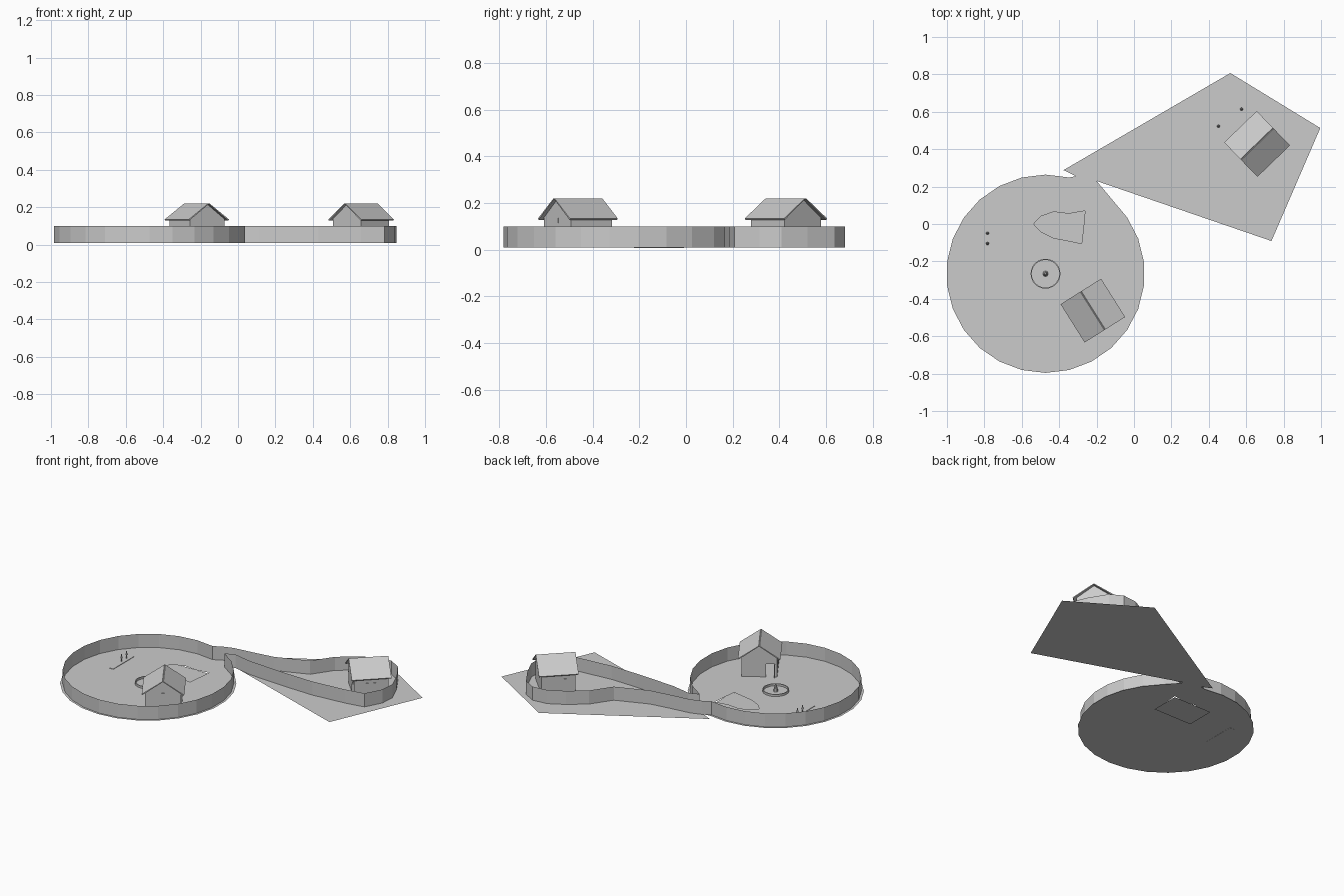
import bpy, bmesh
from math import sin, cos, radians, pi
from mathutils import Vector, Matrix

if "Cube" in bpy.data.objects:
    bpy.data.objects.remove(bpy.data.objects["Cube"])

G = 0.009    # ground level
TOP = 0.099  # fence top
CX, CY = -0.473, -0.266


def finish(name, bm, mat=None):
    bmesh.ops.remove_doubles(bm, verts=bm.verts, dist=1e-6)
    me = bpy.data.meshes.new(name)
    bm.to_mesh(me)
    bm.free()
    ob = bpy.data.objects.new(name, me)
    bpy.context.collection.objects.link(ob)
    if mat:
        ob.matrix_world = mat
    return ob


def poly(bm, pts):
    return bm.faces.new([bm.verts.new(p) for p in pts])


def faces(name, polys, mat=None, thick=0):
    bm = bmesh.new()
    for p in polys:
        poly(bm, p)
    ob = finish(name, bm, mat)
    if thick:
        m = ob.modifiers.new("thickness", 'SOLIDIFY')
        m.thickness = thick
        m.offset = 0
    return ob


def box(name, c, s, mat=None):
    bm = bmesh.new()
    bmesh.ops.create_cube(bm, size=1, matrix=Matrix.Translation(c) @ Matrix.Diagonal((*s, 1)))
    return finish(name, bm, mat)


def cone(name, x, y, z0, z1, r1, r2, n):
    bm = bmesh.new()
    bmesh.ops.create_cone(bm, cap_ends=True, segments=n, radius1=r1, radius2=r2, depth=z1 - z0,
                          matrix=Matrix.Translation((x, y, (z0 + z1) / 2)))
    return finish(name, bm)


def rim(k, r):
    a = pi / 2 - k * 2 * pi / 26
    return (CX + r * cos(a), CY + r * sin(a))


def fence(name, pts, z0=G, z1=TOP):
    faces(name, [[(*a, z0), (*b, z0), (*b, z1), (*a, z1)] for a, b in zip(pts, pts[1:])])


# round yard with a pond-shaped hole
mouth = [(-0.31, 0.256), (-0.2, 0.23)]
disc = [rim(k, 0.53) for k in range(4, 28)] + mouth
pond = [(-.537, 0), (-.5, .04), (-.43, .065), (-.35, .055), (-.262, .07), (-.268, 0),
        (-.28, -.105), (-.35, -.09), (-.43, -.075), (-.5, -.04)]
bm = bmesh.new()
for loop in (disc, pond):
    vs = [bm.verts.new((x, y, G)) for x, y in loop]
    for i, v in enumerate(vs):
        bm.edges.new((v, vs[i - 1]))
bmesh.ops.triangle_fill(bm, use_beauty=True, use_dissolve=False, edges=bm.edges[:])
finish("round_yard_ground", bm)
faces("pond_water", [[(-.54, -.118, 0), (-.26, -.118, 0), (-.26, .072, 0), (-.54, .072, 0)]])

# second yard plate
plate = [(-.31, .256), (-.2, .23), (.735, -.091), (.996, .513), (.515, .807), (-.377, .288)]
faces("outer_yard_ground", [[(x, y, G) for x, y in plate]])

# one continuous sheet fence: ring, lane and small pen
lane_pen = [(-.3, .262), (-.23, .285), (-.1, .3), (.04, .32), (.25, .40), (.34, .53), (.45, .615),
            (.55, .67), (.65, .68), (.73, .635), (.80, .52), (.847, .41), (.84, .314), (.784, .207),
            (.657, .185), (.43, .165), (.25, .17), (.11, .178), (-.04, .188), (-.17, .215)]
fence("fence", [rim(k, 0.515) for k in range(2, 28)] + lane_pen + [rim(2, 0.515)])


# house: local x is the ridge direction, window gable at +x, door gable at -x
def house(tag, x, y, ang):
    M = Matrix.Translation((x, y, 0)) @ Matrix.Rotation(radians(ang), 4, 'Z')
    l, w, e, r = 0.104, 0.108, 0.137, 0.216
    walls = [
        [(l, -w, G), (l, w, G), (l, w, e), (l, 0, r), (l, -w, e)],
        [(-l, w, G), (-l, -.04, G), (-l, -.04, .095), (-l, -.09, .095), (-l, -.09, G),
         (-l, -w, G), (-l, -w, e), (-l, 0, r), (-l, w, e)],
        [(-l, w, G), (l, w, G), (l, w, e), (-l, w, e)],
        [(l, -w, G), (-l, -w, G), (-l, -w, e), (l, -w, e)]]
    faces(tag + "_walls", walls, M)
    rl, rw = 0.121, 0.126
    faces(tag + "_roof", [[(-rl, s * rw, .131), (rl, s * rw, .131), (rl, 0, .22), (-rl, 0, .22)]
                          for s in (-1, 1)], M, 0.007)
    box(tag + "_gable_window", (l, 0, .125), (.005, .018, .022), M)
    box(tag + "_left_window", (-.04, w, .085), (.03, .005, .03), M)
    box(tag + "_right_window", (0, -w, .075), (.09, .005, .05), M)
    box(tag + "_open_door", (-l - .004, -.092, .052), (.02, .005, .086), M)


house("near_house", -.22, -.463, -57.8)
house("far_house", .658, .428, 44)

# fountain: thin round basin and a spout
bm = bmesh.new()
N = 24
ring = [(0.080, G), (0.080, G + .014), (0.074, G + .014), (0.074, G)]
for i in range(N):
    a, b = 2 * pi * i / N, 2 * pi * (i + 1) / N
    for (r0, z0), (r1, z1) in zip(ring, ring[1:]):
        poly(bm, [(CX + r0 * cos(a), CY + r0 * sin(a), z0), (CX + r0 * cos(b), CY + r0 * sin(b), z0),
                  (CX + r1 * cos(b), CY + r1 * sin(b), z1), (CX + r1 * cos(a), CY + r1 * sin(a), z1)])
finish("fountain_basin", bm)
cone("fountain_spout", CX, CY, G, G + .045, .015, .005, 10)

# planting bed and small stakes
box("planting_bed", (-.775, -.115, G + .001), (.03, .215, .004))
for i, (x, y) in enumerate([(-.783, -.05), (-.783, -.104), (.451, .523), (.575, .614)]):
    cone(f"stake_{i}", x, y, G, G + .05, .004, .003, 6)
    cone(f"stake_head_{i}", x, y, G + .025, G + .04, .009, .003, 5)
